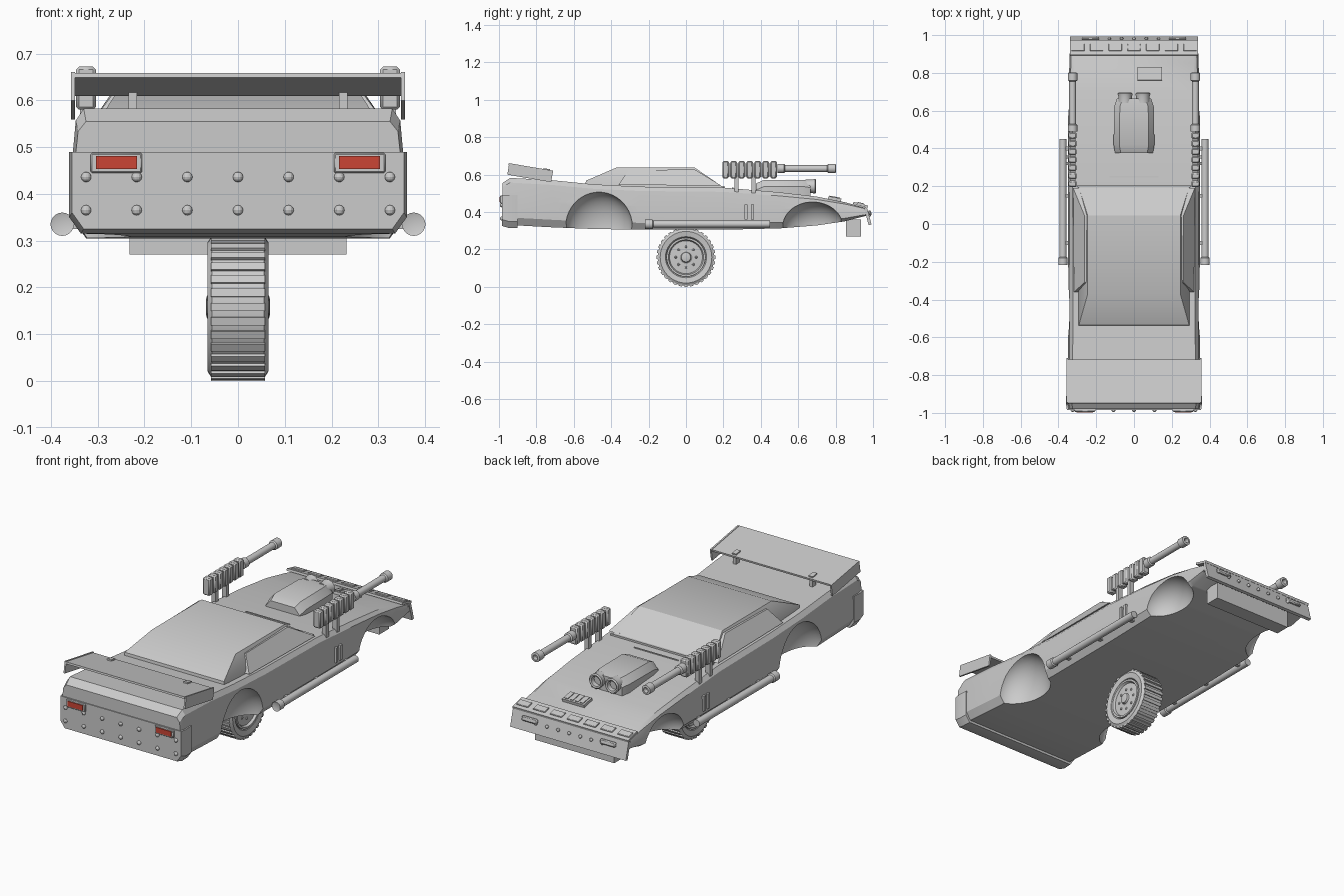
import bpy, bmesh, math
from mathutils import Matrix, Vector

if "Cube" in bpy.data.objects:
    bpy.data.objects.remove(bpy.data.objects["Cube"], do_unlink=True)


def material(name, rgb):
    m = bpy.data.materials.new(name)
    m.use_nodes = True
    m.diffuse_color = (*rgb, 1)
    m.node_tree.nodes["Principled BSDF"].inputs["Base Color"].default_value = (*rgb, 1)
    return m


GREY = material("body grey", (0.6, 0.6, 0.6))
RED = material("lamp red", (0.6, 0.06, 0.035))


def finish(name, bm, mat=GREY, bevel=0):
    bmesh.ops.recalc_face_normals(bm, faces=bm.faces)
    me = bpy.data.meshes.new(name)
    bm.to_mesh(me)
    bm.free()
    me.materials.append(mat)
    ob = bpy.data.objects.new(name, me)
    bpy.context.collection.objects.link(ob)
    if bevel:
        mod = ob.modifiers.new("bevel", "BEVEL")
        mod.width = bevel
        mod.segments = 1
    smooth(ob)
    return ob


def smooth(ob):
    bpy.ops.object.select_all(action="DESELECT")
    ob.select_set(True)
    bpy.context.view_layer.objects.active = ob
    bpy.ops.object.shade_smooth_by_angle(angle=math.radians(25))


def box(name, centre, size, tilt=0, mat=GREY, bevel=0):
    bm = bmesh.new()
    bmesh.ops.create_cube(bm, size=1, matrix=Matrix.Translation(centre)
                          @ Matrix.Rotation(tilt, 4, "X") @ Matrix.Diagonal((*size, 1)))
    return finish(name, bm, mat, bevel)


def ball(name, centre, radii, segs=12):
    bm = bmesh.new()
    bmesh.ops.create_uvsphere(bm, u_segments=segs, v_segments=segs // 2, radius=1,
                              matrix=Matrix.Translation(centre) @ Matrix.Diagonal((*radii, 1)))
    return finish(name, bm)


def loft(name, rings):
    """Skin a list of matching closed point rings and cap both ends."""
    bm = bmesh.new()
    vs = [[bm.verts.new(p) for p in r] for r in rings]
    n = len(vs[0])
    for a, b in zip(vs, vs[1:]):
        for i in range(n):
            bm.faces.new((a[i], a[(i + 1) % n], b[(i + 1) % n], b[i]))
    bm.faces.new(vs[0])
    bm.faces.new(vs[-1])
    return finish(name, bm)


def turned(name, centre, profile, axis="Y", segs=20):
    """Turn (distance along axis, radius) pairs into a solid."""
    rings = []
    for d, r in profile:
        ring = []
        for i in range(segs):
            a = math.tau * i / segs
            u, v = r * math.cos(a), r * math.sin(a)
            ring.append(Vector(centre) + Vector((u, d, v) if axis == "Y" else (d, u, v)))
        rings.append(ring)
    return loft(name, rings)


# Hull: y, bottom, top, half width
STATIONS = [(-0.98, 0.34, 0.555, 0.35), (-0.94, 0.33, 0.582, 0.355), (-0.72, 0.318, 0.57, 0.35),
            (-0.5, 0.309, 0.548, 0.348), (-0.25, 0.305, 0.535, 0.348), (0.2, 0.305, 0.53, 0.35),
            (0.5, 0.312, 0.505, 0.35), (0.7, 0.328, 0.482, 0.347), (0.85, 0.35, 0.452, 0.342),
            (0.965, 0.38, 0.42, 0.338)]


def hull_ring(y, zb, zt, w):
    h = zt - zb
    half = [(w - 0.025, zb), (w, zb + 0.16 * h), (w, zb + 0.55 * h),
            (w - 0.008, zt - 0.1 * h), (w - 0.025, zt)]
    return [(x, y, z) for x, z in half] + [(-x, y, z) for x, z in reversed(half)]


hull = loft("car_body", [hull_ring(*s) for s in STATIONS])

# Hollow wheel arches
for side in (-1, 1):
    for y, ry, rz in ((-0.465, 0.18, 0.19), (0.678, 0.163, 0.137)):
        cutter = ball("arch_cutter", (side * 0.36, y, 0.318), (0.13, ry, rz), 40)
        cutter.hide_render = True
        mod = hull.modifiers.new("arch", "BOOLEAN")
        mod.operation, mod.solver, mod.object = "DIFFERENCE", "EXACT", cutter
        bpy.context.view_layer.objects.active = hull
        bpy.ops.object.modifier_apply(modifier=mod.name)
        bpy.data.objects.remove(cutter, do_unlink=True)
smooth(hull)


# Cabin
def cabin_ring(w, rear, front, z_rear, z_front):
    return [(-w, rear, z_rear), (w, rear, z_rear), (w, front, z_front), (-w, front, z_front)]


loft("cabin", [cabin_ring(0.295, -0.54, 0.2, 0.53, 0.515),
               cabin_ring(0.292, -0.535, 0.195, 0.567, 0.535),
               cabin_ring(0.245, -0.37, 0.045, 0.638, 0.638)])
for side in (-1, 1):
    outline = [(0.318, -0.36, 0.545), (0.322, 0.19, 0.54), (0.262, 0.045, 0.628), (0.262, -0.31, 0.622)]
    loft("side_window", [[(side * (x - d), y, z) for x, y, z in outline] for d in (0, 0.06)])
box("windscreen_sill", (0, 0.2, 0.533), (0.6, 0.012, 0.012))
box("hood_seam", (0, 0.25, 0.527), (0.26, 0.006, 0.006))

# Rear wing
TILT = math.atan2(-0.04, 0.235)
box("wing_plate", (0, -0.833, 0.634), (0.7, 0.235, 0.01), TILT)
for side in (-1, 1):
    box("wing_end_plate", (side * 0.353, -0.833, 0.61), (0.009, 0.238, 0.062), TILT)
    box("wing_strut", (side * 0.225, -0.745, 0.592), (0.018, 0.03, 0.065))
    box("wing_strut_cap", (side * 0.225, -0.745, 0.624), (0.024, 0.036, 0.014), TILT)

# Rear armour panel
loft("rear_armour", [[(x, y, z) for x, z in
                      ((-w + 0.025, zb), (w - 0.025, zb), (w, zb + 0.035), (w, 0.49),
                       (-w, 0.49), (-w, zb + 0.035))]
                     for y, w, zb in ((-0.985, 0.355, 0.325), (-0.95, 0.361, 0.315), (-0.9, 0.358, 0.315))])
for side in (-1, 1):
    box("tail_lamp_frame", (side * 0.26, -0.985, 0.466), (0.11, 0.018, 0.042), bevel=0.003)
    box("tail_lamp", (side * 0.26, -0.995, 0.467), (0.088, 0.006, 0.027), mat=RED)
for i in range(-3, 4):
    for z in (0.365, 0.436):
        ball("rear_bolt", (i * 0.1083, -0.985, z), (0.011, 0.01, 0.011))

# Front bumper
LEAN = math.radians(-15)
box("front_bumper", (0, 0.972, 0.377), (0.68, 0.016, 0.095), math.radians(15))
box("front_lip", (0, 0.933, 0.438), (0.68, 0.08, 0.012), LEAN)
for i in range(-3, 4):
    box("lip_panel", (i * 0.099, 0.935, 0.445), (0.07, 0.038, 0.008), LEAN, bevel=0.002)
    ball("front_bolt", (i * 0.065, 0.982, 0.385), (0.009, 0.009, 0.009))
for side in (-1, 1):
    box("front_lamp", (side * 0.23, 0.983, 0.395), (0.09, 0.016, 0.025), math.radians(15), bevel=0.005)
    box("bumper_bracket", (side * 0.32, 0.93, 0.395), (0.03, 0.07, 0.03))
box("front_lower_box", (0, 0.895, 0.315), (0.465, 0.08, 0.09))

# Hood vent and engine scoop
box("hood_vent", (0.083, 0.795, 0.47), (0.128, 0.07, 0.016), math.radians(-10))
for i in range(4):
    box("hood_vent_slat", (0.038 + 0.03 * i, 0.795, 0.478), (0.018, 0.056, 0.008), math.radians(-10))


def scoop_ring(y, w, top):
    half = [(w, 0.47), (w, top - 0.035), (w - 0.03, top)]
    return [(x, y, z) for x, z in half] + [(-x, y, z) for x, z in reversed(half)]


loft("engine_scoop", [scoop_ring(0.375, 0.1, 0.553), scoop_ring(0.42, 0.108, 0.572),
                      scoop_ring(0.62, 0.105, 0.572), scoop_ring(0.665, 0.09, 0.565)])
for side in (-1, 1):
    turned("scoop_intake", (side * 0.047, 0.64, 0.537),
           [(0, 0.036), (0.035, 0.036), (0.05, 0.04), (0.055, 0.034), (0.052, 0.026), (0.03, 0.024)])

for side in (-1, 1):
    # Hood guns with finned receivers
    x = side * 0.325
    box("gun_core", (x, 0.34, 0.625), (0.03, 0.28, 0.07))
    for i in range(7):
        box("gun_fin", (x, 0.212 + i * 0.0427, 0.626), (0.042, 0.034, 0.092), bevel=0.006)
    for y in (0.27, 0.36):
        box("gun_post", (x, y, 0.545), (0.025, 0.022, 0.1))
    turned("gun_barrel", (x, 0.49, 0.632),
           [(0, 0.025), (0.035, 0.025), (0.04, 0.018), (0.265, 0.018), (0.27, 0.025),
            (0.31, 0.025), (0.312, 0.014), (0.29, 0.012)])
    # Side exhaust pipes
    turned("side_pipe", (side * 0.376, 0, 0.335),
           [(-0.215, 0.016), (-0.218, 0.025), (-0.18, 0.025), (-0.175, 0.019), (0.45, 0.019)])
    for y in (-0.1, 0.15, 0.4):
        box("pipe_bracket", (side * 0.355, y, 0.335), (0.03, 0.02, 0.02))
    for y in (0.32, 0.355):
        box("side_slot", (side * 0.354, y, 0.4), (0.012, 0.016, 0.08))

# Central wheel
HUB = Vector((0, 0, 0.158))
turned("tyre", HUB, [(-0.045, 0.1), (-0.06, 0.11), (-0.065, 0.138), (-0.056, 0.152),
                     (0.056, 0.152), (0.065, 0.138), (0.06, 0.11), (0.045, 0.1)], "X", 40)
for side in (-1, 1):
    turned("wheel_rim", HUB, [(side * d, r) for d, r in
           ((0.03, 0.105), (0.062, 0.104), (0.062, 0.094), (0.05, 0.088), (0.052, 0.034),
            (0.056, 0.028), (0.066, 0.025), (0.068, 0.018))], "X", 32)
    for i in range(8):
        a = math.tau * i / 8
        ball("rim_bolt", HUB + Vector((side * 0.051, 0.055 * math.cos(a), 0.055 * math.sin(a))),
             (0.006, 0.007, 0.007), 8)
for i in range(32):
    a = math.tau * i / 32
    box("tyre_tread", HUB + Vector((0, -0.153 * math.sin(a), 0.153 * math.cos(a))),
        (0.116, 0.017, 0.01), a)
box("wheel_mount", (0, 0, 0.315), (0.1, 0.08, 0.03))
